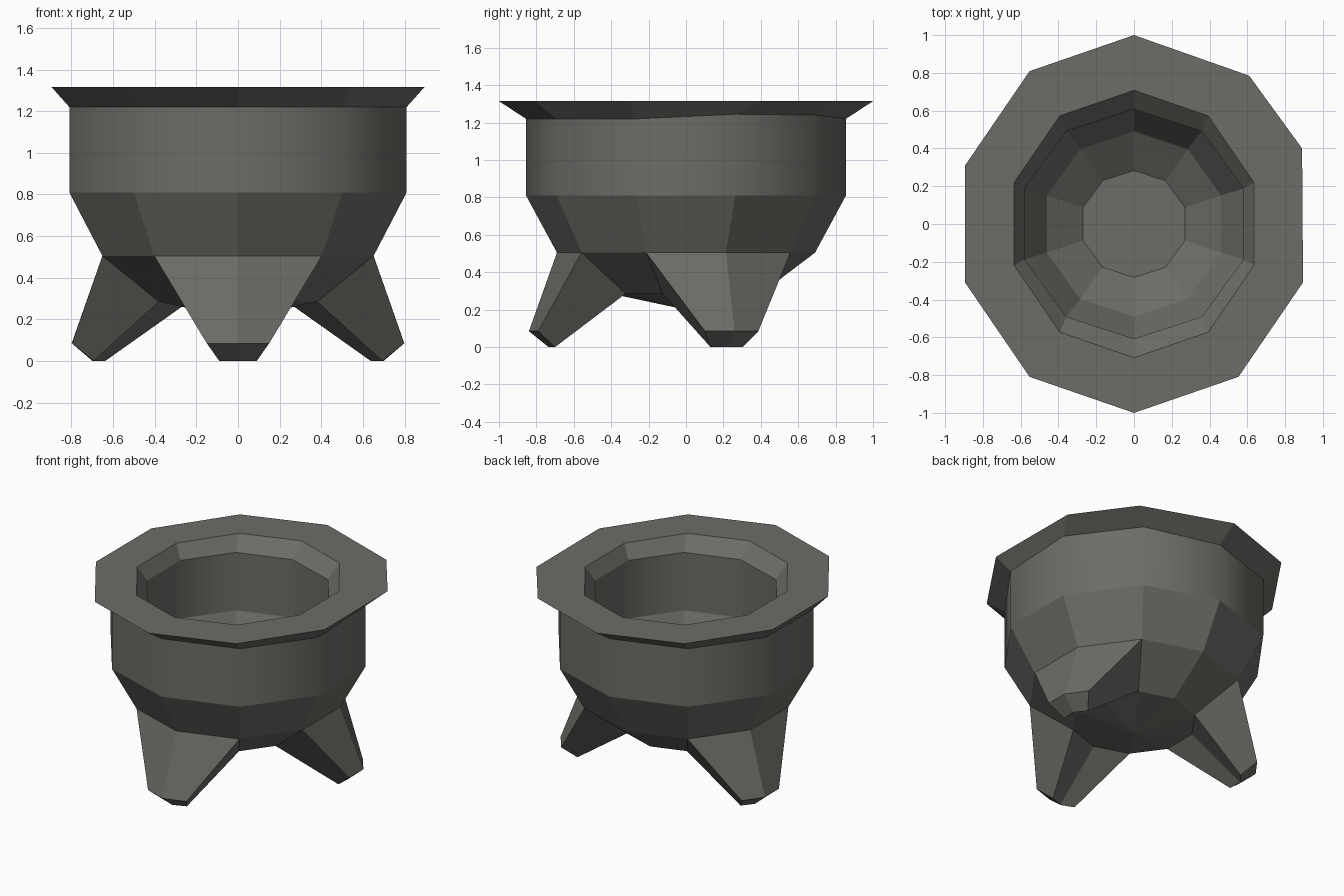
import bpy, bmesh, math
from mathutils import Vector, Matrix

if "Cube" in bpy.data.objects:
    bpy.data.objects.remove(bpy.data.objects["Cube"])

N = 10
iron = bpy.data.materials.new("dark iron grey")
iron.diffuse_color = (0.15, 0.152, 0.135, 1)
iron.use_nodes = True
iron.node_tree.nodes["Principled BSDF"].inputs["Base Color"].default_value = iron.diffuse_color


def pt(k, rx, ry, z):
    a = math.radians(-90 + 36 * k)
    return Vector((rx * math.cos(a), ry * math.sin(a), z))


def finish(bm, name):
    me = bpy.data.meshes.new(name)
    bm.to_mesh(me)
    bm.free()
    me.materials.append(iron)
    ob = bpy.data.objects.new(name, me)
    bpy.context.collection.objects.link(ob)
    return ob


# Pot profile: outside from the underside up, over the rim, down the inside
MID, LOW = (0.685, 0.69, 0.505), (0.40, 0.40, 0.285)
profile = [LOW, MID, (0.852, 0.855, 0.81), (0.852, 0.855, 1.22),
           (0.941, 1.0, 1.315), (0.668, 0.708, 1.315), (0.61, 0.607, 1.22),
           (0.61, 0.607, 0.81), (0.485, 0.49, 0.60), (0.283, 0.283, 0.46)]
LEGS = (0, 3, 7)          # decagon corners that carry a leg
leg_faces = {(c + d) % N for c in LEGS for d in (-1, 0)}

bm = bmesh.new()
rings = [[bm.verts.new(pt(k, *p)) for k in range(N)] for p in profile]
# hand-beaten irregularity of the rim on one side
rings[4][3].co.xy = (0.89, 0.40)
rings[4][4].co.xy = (0.61, 0.785)
rings[3][3].co.z = 1.245
rings[3][4].co.z = 1.24
for i in range(len(rings) - 1):
    for k in range(N):
        if i == 0 and k in leg_faces:
            continue      # the leg grows out of this face
        j = (k + 1) % N
        f = bm.faces.new((rings[i][k], rings[i][j], rings[i + 1][j], rings[i + 1][k]))
        f.smooth = i in (2, 6)          # rounded walls
# shallow pointed underside and flat inner floor
tip = bm.verts.new((0, 0, 0.2))
for k in range(N):
    bm.faces.new((rings[0][(k + 1) % N], rings[0][k], tip))
bm.faces.new(rings[-1])
# keep horizontal ring edges crisp
for r in (2, 3, 6, 7):
    for k in range(N):
        e = bm.edges.get((rings[r][k], rings[r][(k + 1) % N]))
        if e:
            e.smooth = False
finish(bm, "cauldron_pot")


# Legs: drawn out of two neighbouring faces to a chamfered foot
def leg(c, name):
    bm = bmesh.new()
    rot = Matrix.Rotation(math.radians(36 * c), 3, 'Z')
    foot = [(-0.15, -0.79, 0.085), (0, -0.84, 0.085), (0.15, -0.79, 0.085)]
    sole = [(-0.09, -0.70, 0), (0, -0.735, 0), (0.09, -0.70, 0)]
    rows = [[pt(c + d, *MID) for d in (-1, 0, 1)],
            [rot @ Vector(p) for p in foot],
            [rot @ Vector(p) for p in sole],
            [pt(c + d, *LOW) for d in (-1, 0, 1)]]
    v = [[bm.verts.new(p) for p in row] for row in rows]
    for a, b in zip(v, v[1:]):
        for s in (0, 1):
            bm.faces.new((a[s], b[s], b[s + 1], a[s + 1]))
    # sides
    bm.faces.new([v[i][0] for i in (3, 2, 1, 0)])
    bm.faces.new([v[i][2] for i in range(4)])
    finish(bm, name)


for c, name in zip(LEGS, ("front_leg", "right_leg", "left_leg")):
    leg(c, name)
